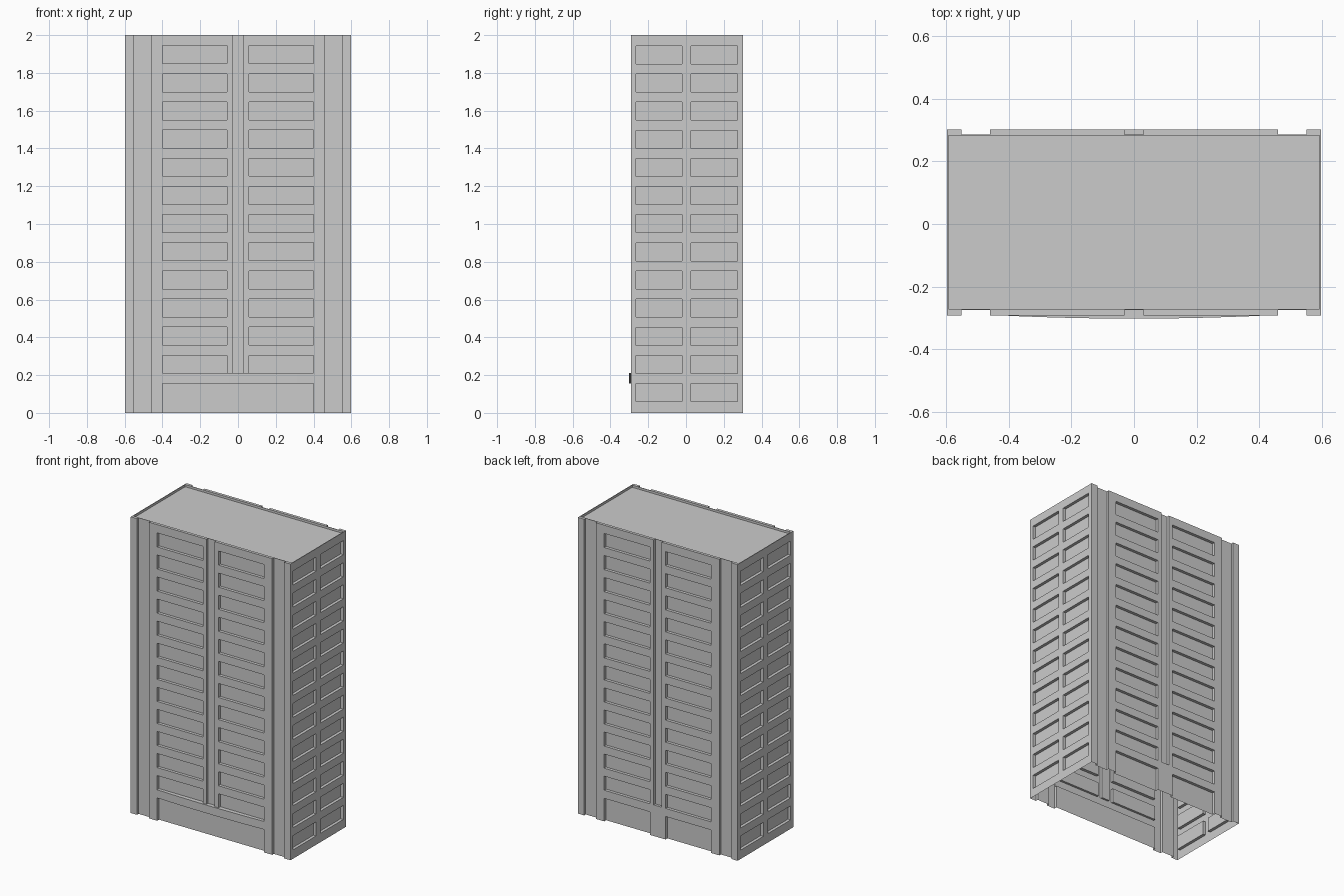
import bpy, bmesh, math
from mathutils import Vector

if "Cube" in bpy.data.objects:
    bpy.data.objects.remove(bpy.data.objects["Cube"])

HX, Y0, Y1, H = 0.597, -0.292, 0.302, 2.0     # body half width, front, back, height
RECESS, GROOVE = 0.02, 0.017                  # window and groove depths
FLOOR, WIN_H, SILL = 0.149, 0.095, 0.06       # storey pitch, window height, first sill
LEDGE = (0.155, 0.21)                         # band above the ground floor
UP = Vector((0, 0, 1))

concrete = bpy.data.materials.new("concrete grey")
concrete.use_nodes = True
concrete.diffuse_color = (0.6, 0.6, 0.6, 1)
concrete.node_tree.nodes["Principled BSDF"].inputs["Base Color"].default_value = (0.6, 0.6, 0.6, 1)


def finish(name, bm):
    bmesh.ops.remove_doubles(bm, verts=bm.verts, dist=0.0001)
    mesh = bpy.data.meshes.new(name)
    bm.to_mesh(mesh)
    bm.free()
    mesh.materials.append(concrete)
    obj = bpy.data.objects.new(name, mesh)
    bpy.context.collection.objects.link(obj)
    return obj


def wall(name, centre, along, half, rim, cuts):
    """Thin wall sheet with rectangular recesses (u0, u1, z0, z1, depth)."""
    along, centre = Vector(along), Vector(centre)
    out = along.cross(UP)
    us = sorted({-half, half} | {u for c in cuts for u in c[:2]})
    vs = sorted({0.0, H} | {v for c in cuts for v in c[2:4]})
    bm = bmesh.new()

    def quad(*pts):
        bm.faces.new([bm.verts.new(centre + along * u + UP * v - out * d) for u, v, d in pts])

    def depth(i, j):
        if j == len(vs) - 1:
            return rim
        u, v = (us[i] + us[i + 1]) / 2, (vs[j] + vs[j + 1]) / 2
        return max([c[4] for c in cuts if c[0] < u < c[1] and c[2] < v < c[3]], default=0)

    for i in range(len(us) - 1):
        for j in range(len(vs) - 1):
            u, U, v, V, d = us[i], us[i + 1], vs[j], vs[j + 1], depth(i, j)
            quad((u, v, d), (U, v, d), (U, V, d), (u, V, d))
            above = depth(i, j + 1)
            if above != d:      # sill, head or parapet top
                quad((u, V, d), (U, V, d), (U, V, above), (u, V, above))
            if i + 2 < len(us):
                e = depth(i + 1, j)
                if e != d:      # jamb
                    quad((U, v, d), (U, v, e), (U, V, e), (U, V, d))
    return finish(name, bm)


def windows(spans, first, count):
    return [(a, b, z, z + WIN_H, RECESS) for a, b in spans
            for z in (first + FLOOR * k for k in range(count))]


# Long facades: corner grooves, central groove and twelve window rows
bays = [(-0.4, -0.058), (0.058, 0.4)]
facade = windows(bays, LEDGE[1], 12)
facade += [(a, b, 0.0, H, GROOVE) for a, b in ((-0.55, -0.46), (0.46, 0.55))]
facade.append((-0.03, 0.03, LEDGE[1], H, GROOVE))
entrance = [(-0.4, 0.4, 0.0, LEDGE[0], RECESS)]
back_doors = [(a, b, 0.0, LEDGE[0], RECESS) for a, b in bays]
wall("front_wall", (0, Y0, 0), (1, 0, 0), HX, 0.02, facade + entrance)
wall("back_wall", (0, Y1, 0), (-1, 0, 0), HX, 0.02, facade + back_doors)

# Short side walls: thirteen rows of paired windows
mid = (Y0 + Y1) / 2
side = windows([(-0.27, -0.025), (0.022, 0.267)], SILL, 13)
mirrored = [(-b, -a, z0, z1, d) for a, b, z0, z1, d in side]
half_depth = (Y1 - Y0) / 2
wall("left_wall", (HX, mid, 0), (0, 1, 0), half_depth, 0.005, side)
wall("right_wall", (-HX, mid, 0), (0, -1, 0), half_depth, 0.005, mirrored)

# Sunken roof inside the parapet
bm = bmesh.new()
x, ya, yb = HX - 0.005, Y0 + 0.02, Y1 - 0.02
corners = [(-x, ya), (x, ya), (x, yb), (-x, yb)]
low = [bm.verts.new((*c, H - 0.015)) for c in corners]
top = [bm.verts.new((*c, H)) for c in corners]
bm.faces.new(low)
for i in range(4):
    j = (i + 1) % 4
    bm.faces.new((low[j], low[i], top[i], top[j]))
finish("roof", bm)

# Shallow bowed canopy over the entrance
bm = bmesh.new()
N = 24
outline = [(0.4, Y0 + 0.005), (-0.4, Y0 + 0.005)]
for i in range(N + 1):
    t = -1 + 2 * i / N
    outline.append((0.4 * t, Y0 - 0.001 - 0.009 * (1 - t * t)))
base = bm.faces.new([bm.verts.new((px, py, LEDGE[0])) for px, py in outline])
ext = bmesh.ops.extrude_face_region(bm, geom=[base], use_keep_orig=True)
bmesh.ops.translate(bm, verts=[v for v in ext["geom"] if isinstance(v, bmesh.types.BMVert)],
                    vec=(0, 0, LEDGE[1] - LEDGE[0]))
bmesh.ops.recalc_face_normals(bm, faces=bm.faces)
canopy = finish("entrance_canopy", bm)
canopy.select_set(True)
bpy.context.view_layer.objects.active = canopy
bpy.ops.object.shade_smooth_by_angle(angle=math.radians(30))
